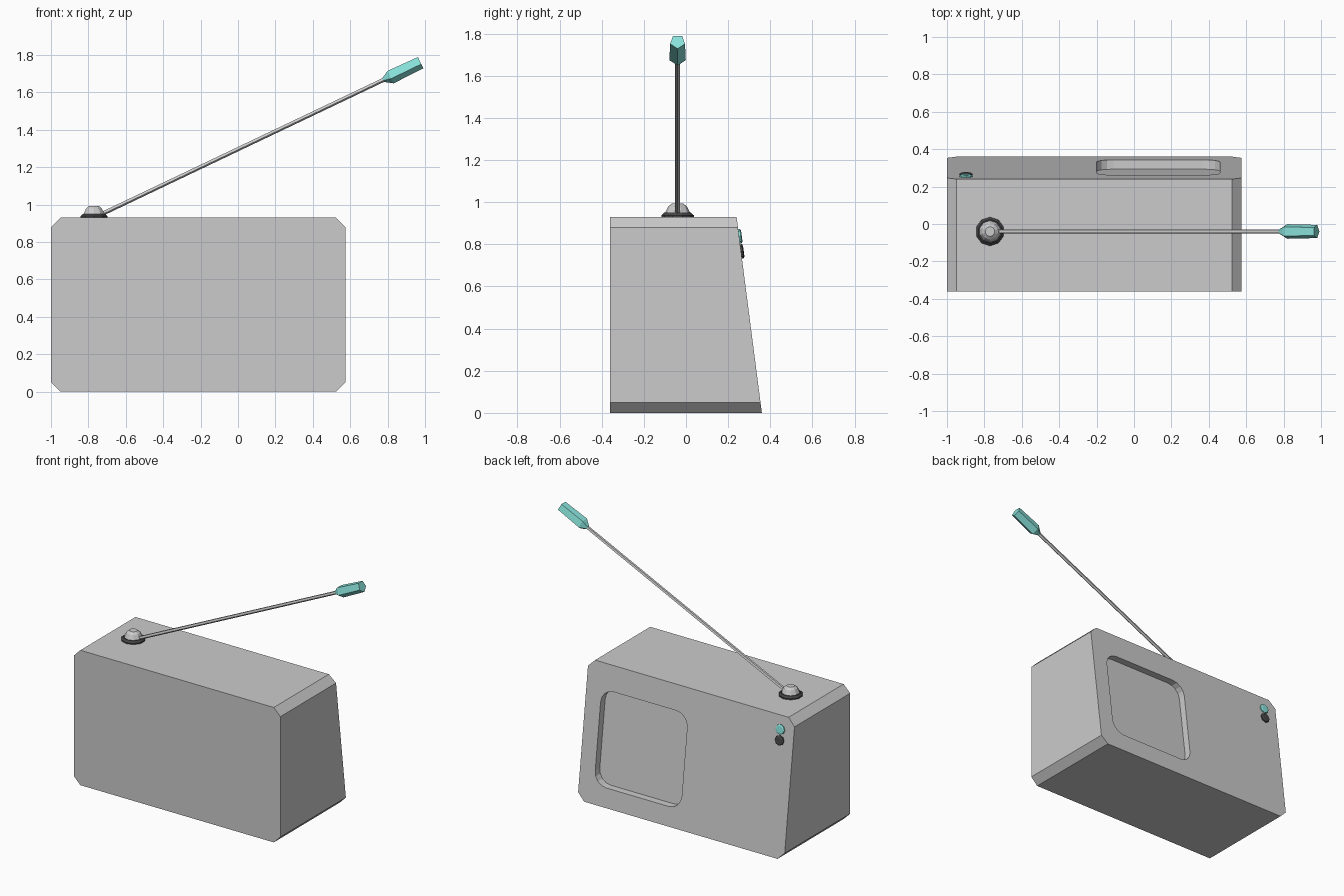
import bpy, bmesh
from math import sin, cos, pi
from mathutils import Vector

if "Cube" in bpy.data.objects:
    bpy.data.objects.remove(bpy.data.objects["Cube"])


def finish(name, bm, color=None):
    bmesh.ops.recalc_face_normals(bm, faces=bm.faces)
    mesh = bpy.data.meshes.new(name)
    bm.to_mesh(mesh)
    bm.free()
    obj = bpy.data.objects.new(name, mesh)
    bpy.context.collection.objects.link(obj)
    if color:
        mat = bpy.data.materials.new(name + "_material")
        mat.diffuse_color = (*color, 1)
        mat.use_nodes = True
        mat.node_tree.nodes["Principled BSDF"].inputs["Base Color"].default_value = mat.diffuse_color
        mesh.materials.append(mat)
    return obj


def skin(bm, rings):
    """Join vertex rings with quads and cap both ends."""
    for a, b in zip(rings, rings[1:]):
        n = len(a)
        for i in range(n):
            j = (i + 1) % n
            bm.faces.new((a[i], a[j], b[j], b[i]))
    bm.faces.new(rings[0][::-1])
    bm.faces.new(rings[-1])


def rounded_rect(x0, x1, z0, z1, r, steps):
    """Rectangle outline in (x, z); one step gives a plain chamfer."""
    pts = []
    corners = [(x1 - r, z1 - r), (x0 + r, z1 - r), (x0 + r, z0 + r), (x1 - r, z0 + r)]
    for q, (cx, cz) in enumerate(corners):
        for k in range(steps + 1):
            a = (q + k / steps) * pi / 2
            pts.append((cx + r * cos(a), cz + r * sin(a)))
    return pts


def prism(name, outline, front, back):
    """Extrude an (x, z) outline between two y(z) surfaces."""
    bm = bmesh.new()
    skin(bm, [[bm.verts.new((x, f(z), z)) for x, z in outline] for f in (front, back)])
    return finish(name, bm)


def turned(name, origin, axis, profile, sides, color=None):
    """Rings of (distance, radius) along an axis."""
    rot = Vector(axis).to_track_quat('Z', 'Y')
    bm = bmesh.new()
    rings = []
    for d, r in profile:
        ring = []
        for i in range(sides):
            a = -pi / 2 + 2 * pi * i / sides
            ring.append(bm.verts.new(Vector(origin) + rot @ Vector((r * cos(a), r * sin(a), d))))
        rings.append(ring)
    skin(bm, rings)
    return finish(name, bm, color)


TEAL = (0.25, 0.75, 0.70)
DARK = (0.06, 0.06, 0.06)
SLOPE = 0.12 / 0.93


def back_y(z):
    return 0.36 - SLOPE * z


# Body with chamfered ends and leaning back
body = prism("body", rounded_rect(-1.0, 0.575, 0, 0.93, 0.05, 1),
             lambda z: -0.36, back_y)

# Rounded recess in the back
cutter = prism("recess_cutter", rounded_rect(-0.20, 0.46, 0.13, 0.76, 0.09, 4),
               lambda z: back_y(z) - 0.05, lambda z: back_y(z) + 0.1)
cutter.hide_render = True
cutter.hide_viewport = True
cut = body.modifiers.new("recess", 'BOOLEAN')
cut.operation = 'DIFFERENCE'
cut.solver = 'EXACT'
cut.object = cutter

# Two buttons on the back
for name, z, color in (("upper_button", 0.838, TEAL), ("lower_button", 0.766, DARK)):
    turned(name, (-0.898, back_y(z), z), (0, 1, SLOPE),
           [(-0.01, 0.034), (0.008, 0.034), (0.013, 0.026)], 8, color)

# Antenna mount: dark collar and domed knob
MOUNT = (-0.77, -0.04, 0.93)
turned("antenna_collar", MOUNT, (0, 0, 1), [(-0.005, 0.077), (0.008, 0.077), (0.02, 0.064)], 10, DARK)
turned("antenna_knob", MOUNT, (0, 0, 1), [(0.01, 0.058), (0.022, 0.058), (0.05, 0.044), (0.064, 0.026)], 10)

# Antenna rod and its five-sided tip
base, end = Vector((-0.77, -0.04, 0.931)), Vector((0.975, -0.04, 1.762))
length = (end - base).length
turned("antenna_rod", base, end - base, [(0.02, 0.012), (length - 0.2, 0.012)], 5)
turned("antenna_tip", base, end - base,
       [(length - 0.22, 0.013), (length - 0.178, 0.041), (length, 0.037)], 5, TEAL)
